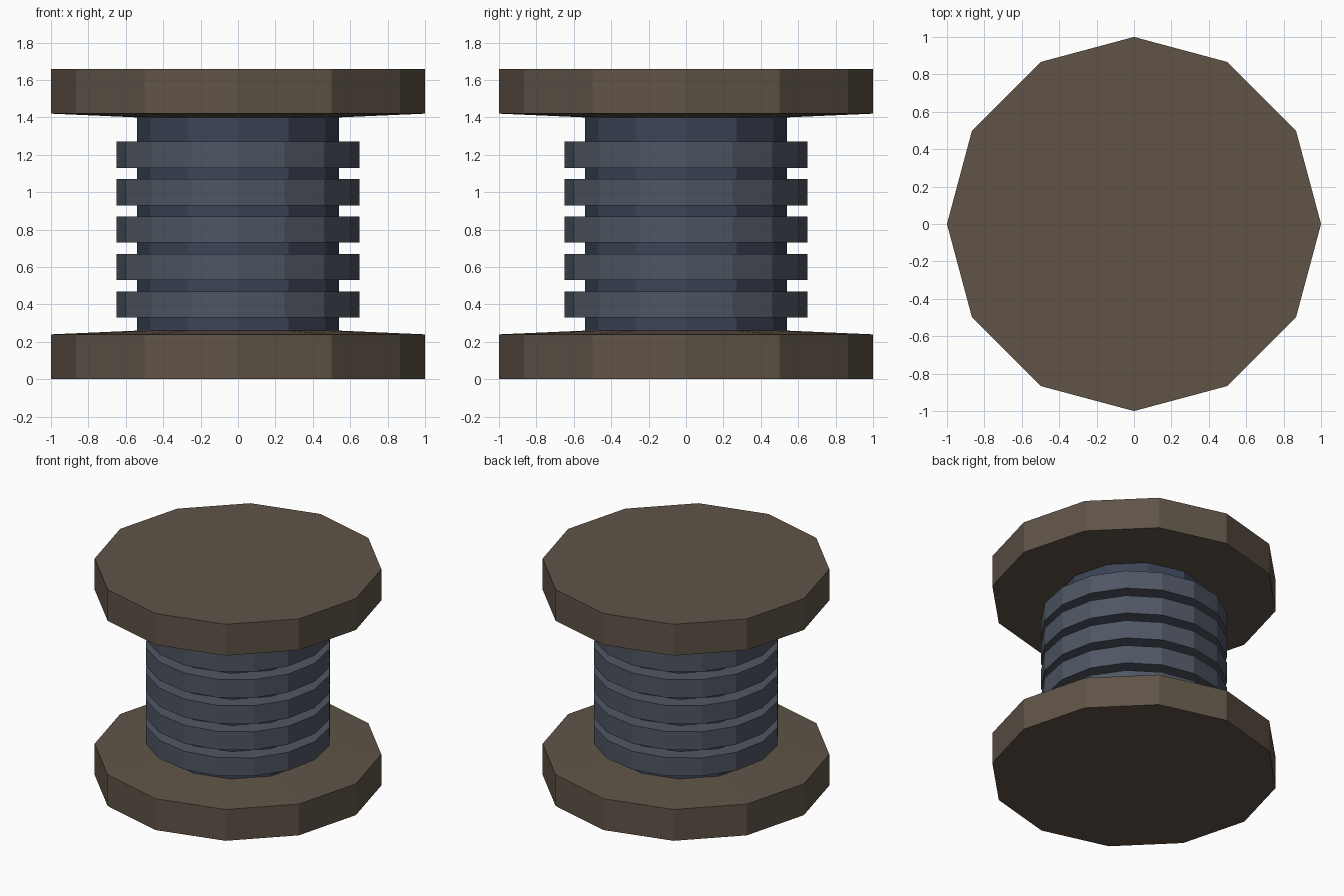
import bpy, bmesh
from math import cos, sin, tau

if "Cube" in bpy.data.objects:
    bpy.data.objects.remove(bpy.data.objects["Cube"])


def material(name, color):
    mat = bpy.data.materials.new(name)
    mat.diffuse_color = (*color, 1)
    mat.use_nodes = True
    mat.node_tree.nodes["Principled BSDF"].inputs["Base Color"].default_value = mat.diffuse_color
    return mat


def lathe(name, profile, sides, mat, closed=False):
    """Revolve (radius, z) points around z; radius 0 becomes a flat n-gon cap."""
    bm = bmesh.new()
    rings = [[bm.verts.new((r * cos(tau * i / sides), r * sin(tau * i / sides), z))
              for i in range(sides)] for r, z in profile]
    pairs = list(zip(rings, rings[1:]))
    if closed:
        pairs.append((rings[-1], rings[0]))
    else:
        bm.faces.new(rings[0])
        bm.faces.new(rings[-1])
    for a, b in pairs:
        for i in range(sides):
            j = (i + 1) % sides
            bm.faces.new((a[i], a[j], b[j], b[i]))
    bmesh.ops.recalc_face_normals(bm, faces=bm.faces)
    mesh = bpy.data.meshes.new(name)
    bm.to_mesh(mesh)
    bm.free()
    mesh.materials.append(mat)
    obj = bpy.data.objects.new(name, mesh)
    bpy.context.collection.objects.link(obj)
    return obj


HEIGHT = 1.66
wood = material("wood", (0.115, 0.088, 0.064))
core_blue = material("core_blue", (0.044, 0.058, 0.095))
coil_blue = material("coil_blue", (0.078, 0.094, 0.125))

# End flanges, inner face sloping gently up to the core
flange = [(1, 0), (1, 0.24), (0.54, 0.26)]
lathe("bottom_flange", flange, 12, wood)
lathe("top_flange", [(r, HEIGHT - z) for r, z in flange], 12, wood)

# Central core
lathe("core", [(0.54, 0.26), (0.54, 1.40)], 12, core_blue)

# Wound coils, evenly stacked on the core
for n in range(5):
    z = 0.40 + 0.20 * n
    lathe(f"coil_{n + 1}", [(0.51, z - 0.07), (0.65, z - 0.07),
                            (0.65, z + 0.07), (0.51, z + 0.07)], 16, coil_blue, closed=True)
